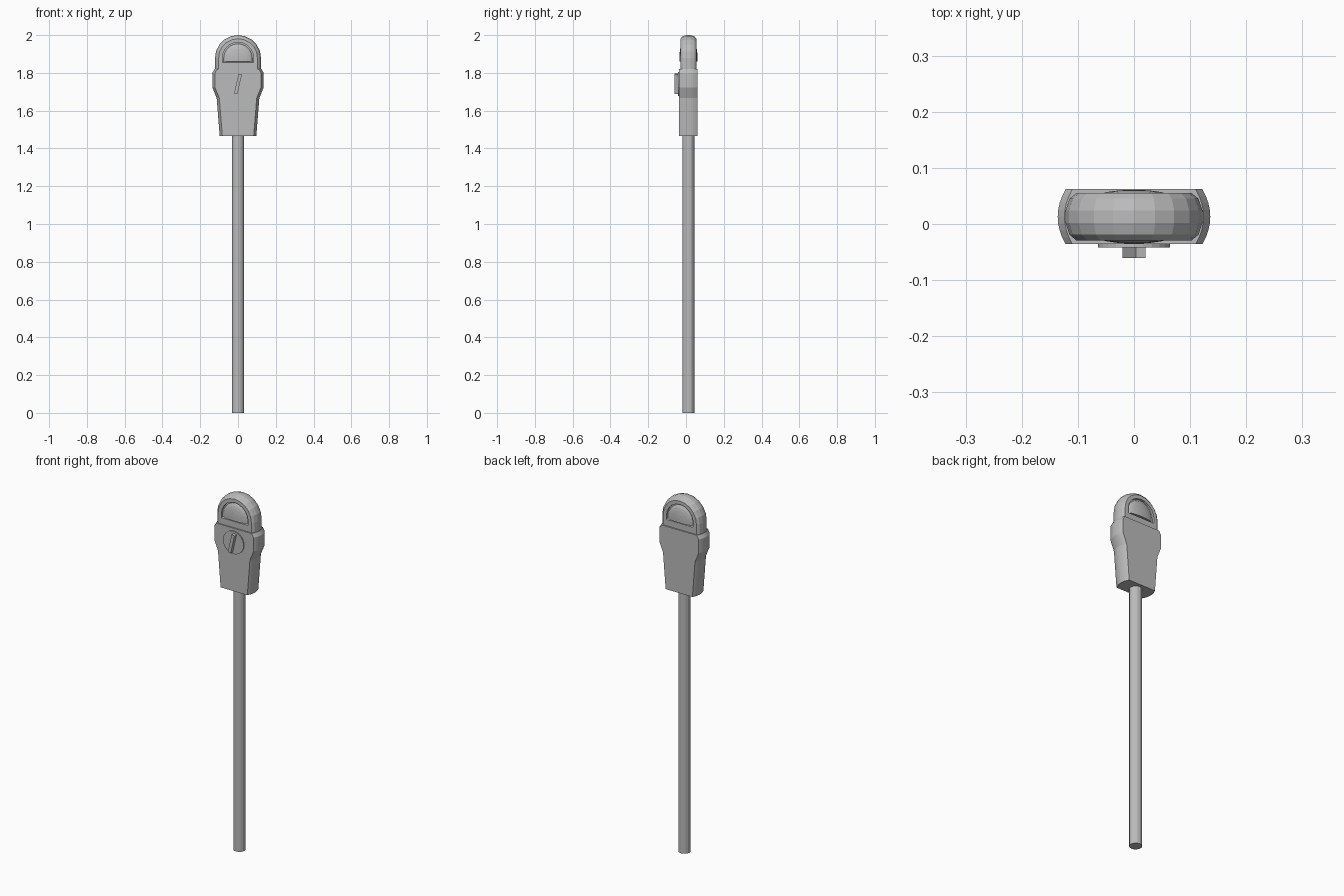
import bpy, bmesh, math
from mathutils import Matrix

cube = bpy.data.objects.get("Cube")
if cube:
    bpy.data.objects.remove(cube, do_unlink=True)

MID = 0.013        # depth centre of post, body and dome
ARC_Z = 1.878      # centre height of the dome arc

grey = bpy.data.materials.new("painted grey metal")
grey.use_nodes = True
grey.diffuse_color = (0.5, 0.5, 0.5, 1)
grey.node_tree.nodes["Principled BSDF"].inputs["Base Color"].default_value = (0.5, 0.5, 0.5, 1)


def finish(name, bm):
    bmesh.ops.recalc_face_normals(bm, faces=bm.faces)
    mesh = bpy.data.meshes.new(name)
    bm.to_mesh(mesh)
    bm.free()
    mesh.materials.append(grey)
    obj = bpy.data.objects.new(name, mesh)
    bpy.context.collection.objects.link(obj)
    return obj


def loft(name, rings):
    """Skin a stack of closed rings and cap both ends."""
    bm = bmesh.new()
    loops = [[bm.verts.new(p) for p in ring] for ring in rings]
    count = len(loops[0])
    for a, b in zip(loops, loops[1:]):
        for i in range(count):
            j = (i + 1) % count
            bm.faces.new((a[i], a[j], b[j], b[i]))
    bm.faces.new(loops[0])
    bm.faces.new(loops[-1])
    return finish(name, bm)


def cylinder(name, radius, depth, sides, matrix):
    bm = bmesh.new()
    bmesh.ops.create_cone(bm, cap_ends=True, segments=sides, radius1=radius,
                          radius2=radius, depth=depth, matrix=matrix)
    return finish(name, bm)


# Post
cylinder("post", 0.032, 1.48, 16, Matrix.Translation((0, MID, 0.74)))


# Body: flat front and back, bowed sides
def body_ring(half_width, z):
    steps = [i / 4 for i in range(-4, 5)]
    side = [(half_width - 0.014 * t * t, MID + 0.049 * t, z) for t in steps]
    return side + [(-x, y, z) for x, y, z in reversed(side)]


body_profile = [(0.097, 1.467), (0.113, 1.667), (0.136, 1.723),
                (0.136, 1.80), (0.124, 1.82)]
loft("meter_body", [body_ring(w, z) for w, z in body_profile])


# Dome: rounded arch with a recessed, bulging window on both faces
def arch_ring(radius, offset, bottom):
    pts = [(radius, MID + offset, bottom)]
    for i in range(11):
        a = math.pi * i / 10
        pts.append((radius * math.cos(a), MID + offset, ARC_Z + radius * math.sin(a)))
    return pts + [(-radius, MID + offset, bottom)]


half = []
for i in range(5, -1, -1):      # window bulge from its crest to its rim
    a = math.radians(17 * i)
    half.append((0.076 * math.cos(a), 0.03 + 0.018 * math.sin(a), 1.86))
half += [(0.083, 0.03, 1.858), (0.083, 0.042, 1.855),
         (0.103, 0.042, 1.815), (0.115, 0.032, 1.815), (0.122, 0.011, 1.815)]
rings = [arch_ring(r, -y, z) for r, y, z in half]
rings += [arch_ring(r, y, z) for r, y, z in reversed(half)]
loft("window_dome", rings)

# Dial plate and slanted handle
cylinder("dial_plate", 0.064, 0.012, 24,
         Matrix.Translation((0, -0.036, 1.742)) @ Matrix.Rotation(math.pi / 2, 4, "X"))
bm = bmesh.new()
bmesh.ops.create_cube(bm, size=1, matrix=Matrix.Translation((0, -0.05, 1.742))
                      @ Matrix.Rotation(math.radians(13), 4, "Y")
                      @ Matrix.Diagonal((0.018, 0.022, 0.106, 1)))
finish("dial_handle", bm)
